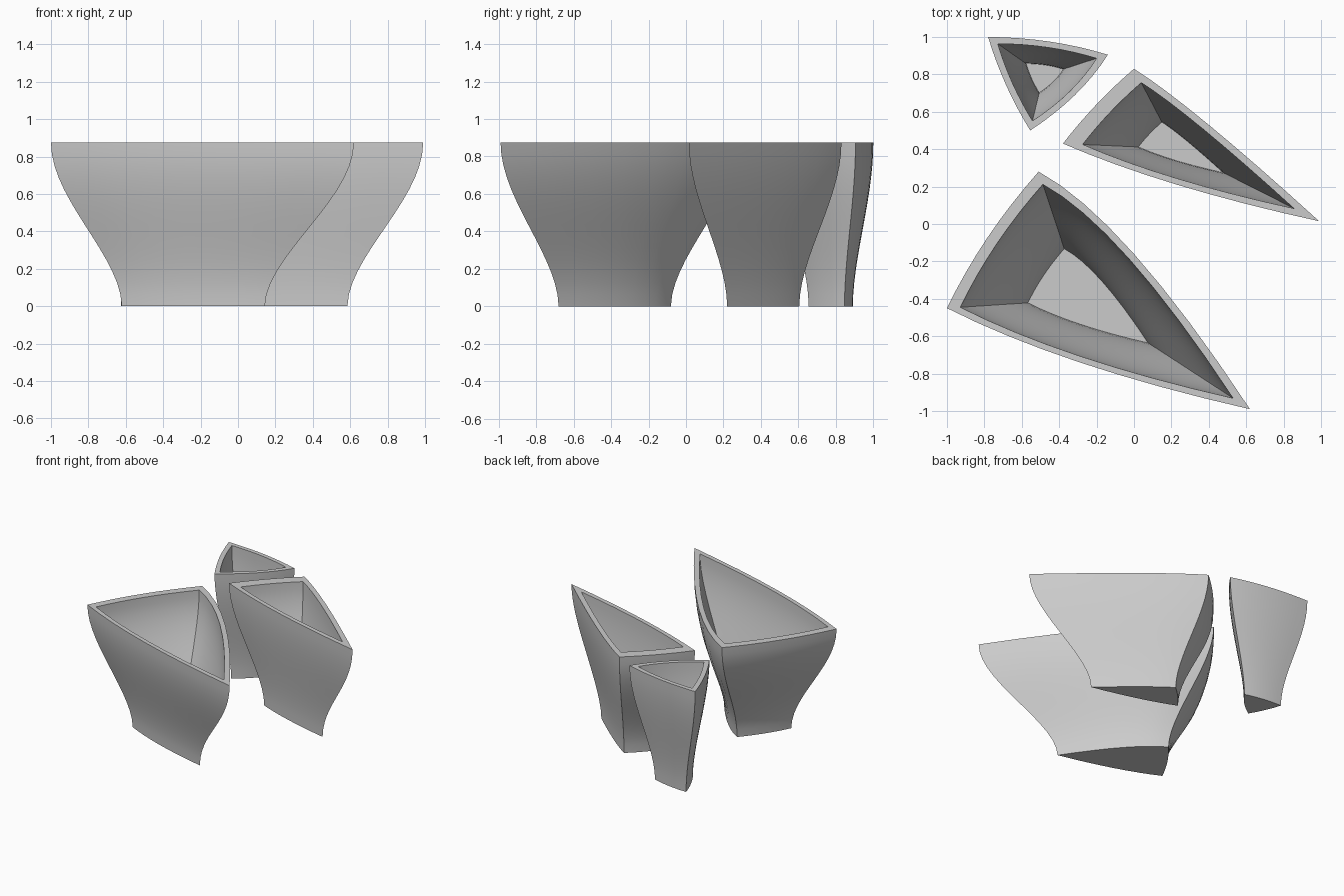
import bpy, bmesh
from mathutils import Vector

cube = bpy.data.objects.get("Cube")
if cube:
    bpy.data.objects.remove(cube, do_unlink=True)

HEIGHT = 0.875
FLOOR = 0.04
FOOT = 0.472      # foot size relative to the rim
ROWS = 14
SIDE_STEPS = 8

grey = bpy.data.materials.new("plain_grey")
grey.use_nodes = True
colour = (0.6, 0.6, 0.6, 1)
grey.diffuse_color = colour
grey.node_tree.nodes["Principled BSDF"].inputs["Base Color"].default_value = colour


def outline(corners, middles):
    """Closed three-sided outline, each side bowed through its middle point."""
    points = []
    for i, mid in enumerate(middles):
        a, b = Vector(corners[i]), Vector(corners[(i + 1) % 3])
        c = 2 * Vector(mid) - (a + b) / 2
        for s in range(SIDE_STEPS):
            t = s / SIDE_STEPS
            points.append(a * (1 - t) ** 2 + c * 2 * t * (1 - t) + b * t * t)
    return points


def flare(z):
    """S-shaped widening from foot to rim."""
    t = (z / HEIGHT) ** 0.95
    return FOOT + (1 - FOOT) * t * t * (3 - 2 * t)


def planter(name, centre, corners, middles, wall_top, wall_foot):
    centre = Vector(centre)
    shape = outline(corners, middles)
    bm = bmesh.new()

    def ring(z, scale):
        return [bm.verts.new((*(centre + (p - centre) * scale), z)) for p in shape]

    # Outer wall going up, then inner wall going down to the floor
    rings = []
    for r in range(ROWS + 1):
        z = HEIGHT * r / ROWS
        rings.append(ring(z, flare(z)))
    for r in range(ROWS, -1, -1):
        t = r / ROWS
        z = FLOOR + (HEIGHT - FLOOR) * t
        rings.append(ring(z, flare(z) - wall_foot - (wall_top - wall_foot) * t))
    n = len(shape)
    for low, high in zip(rings, rings[1:]):
        for i in range(n):
            j = (i + 1) % n
            bm.faces.new((low[i], low[j], high[j], high[i]))
    # Underside and inner floor
    bm.faces.new(rings[0][::-1])
    bm.faces.new(rings[-1])
    bmesh.ops.recalc_face_normals(bm, faces=bm.faces)

    mesh = bpy.data.meshes.new(name)
    bm.to_mesh(mesh)
    bm.free()
    mesh.materials.append(grey)
    obj = bpy.data.objects.new(name, mesh)
    bpy.context.collection.objects.link(obj)
    bpy.ops.object.select_all(action='DESELECT')
    obj.select_set(True)
    bpy.context.view_layer.objects.active = obj
    bpy.ops.object.shade_smooth_by_angle(angle=0.5)


planter("large_planter", (-0.283, -0.403),
        [(-1, -0.45), (0.62, -0.99), (-0.51, 0.28)],
        [(-0.29, -0.74), (0, -0.16), (-0.785, -0.075)], 0.1, 0.08)

planter("medium_planter", (0.223, 0.403),
        [(-0.38, 0.43), (0.99, 0.015), (0, 0.83)],
        [(0.23, 0.21), (0.4, 0.53), (-0.2, 0.64)], 0.175, 0.145)

planter("small_planter", (-0.485, 0.793),
        [(-0.78, 1), (-0.555, 0.5), (-0.14, 0.905)],
        [(-0.685, 0.745), (-0.315, 0.69), (-0.45, 0.975)], 0.175, 0.165)
